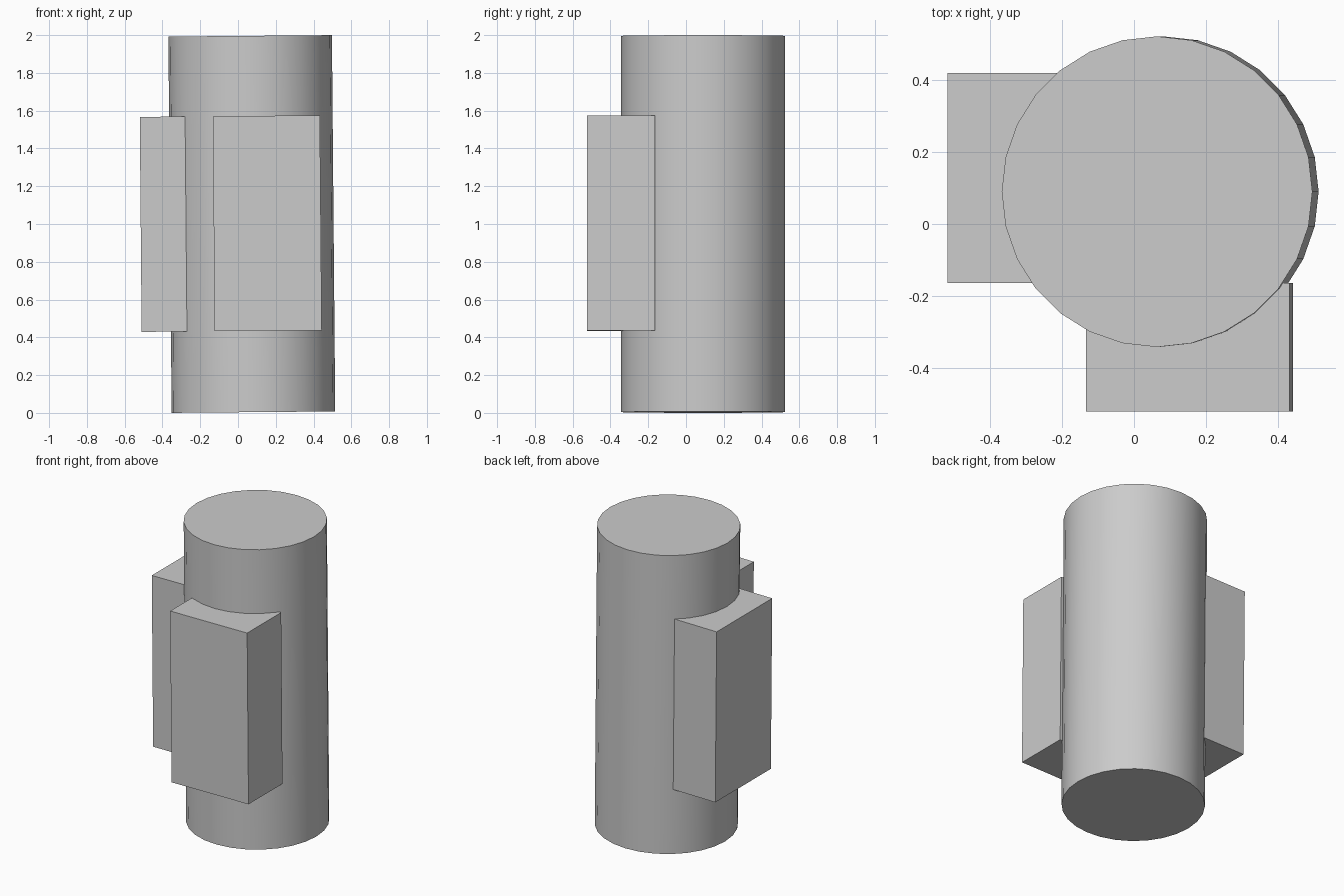
import bpy
import math
from mathutils import Matrix, Vector

if "Cube" in bpy.data.objects:
    bpy.data.objects.remove(bpy.data.objects["Cube"])

# One plain grey for the whole model
grey = bpy.data.materials.new("light grey")
grey.use_nodes = True
colour = (0.6, 0.6, 0.6, 1)
grey.diffuse_color = colour
grey.node_tree.nodes["Principled BSDF"].inputs["Base Color"].default_value = colour

# The whole assembly leans slightly about the cylinder's centre
CENTRE = Vector((0.073, 0.09, 1.0))
LEAN = (Matrix.Translation(CENTRE)
        @ Matrix.Rotation(math.radians(-0.5), 4, 'Y')
        @ Matrix.Translation(-CENTRE))


def finish(name):
    obj = bpy.context.object
    obj.name = name
    obj.data.materials.append(grey)
    obj.matrix_world = LEAN @ obj.matrix_basis
    return obj


def block(name, location, size):
    bpy.ops.mesh.primitive_cube_add(size=1, location=location)
    bpy.context.object.scale = size
    return finish(name)


# Main column
bpy.ops.mesh.primitive_cylinder_add(vertices=28, radius=0.433, depth=1.992,
                                    location=CENTRE)
finish("column")
bpy.ops.object.shade_smooth_by_angle(angle=math.radians(30))

# Blocks on the front and on the right side, sunk into the column
block("front_block", (0.155, -0.344, 1.003), (0.567, 0.358, 1.138))
block("right_block", (-0.336, 0.128, 1.003), (0.358, 0.585, 1.138))
